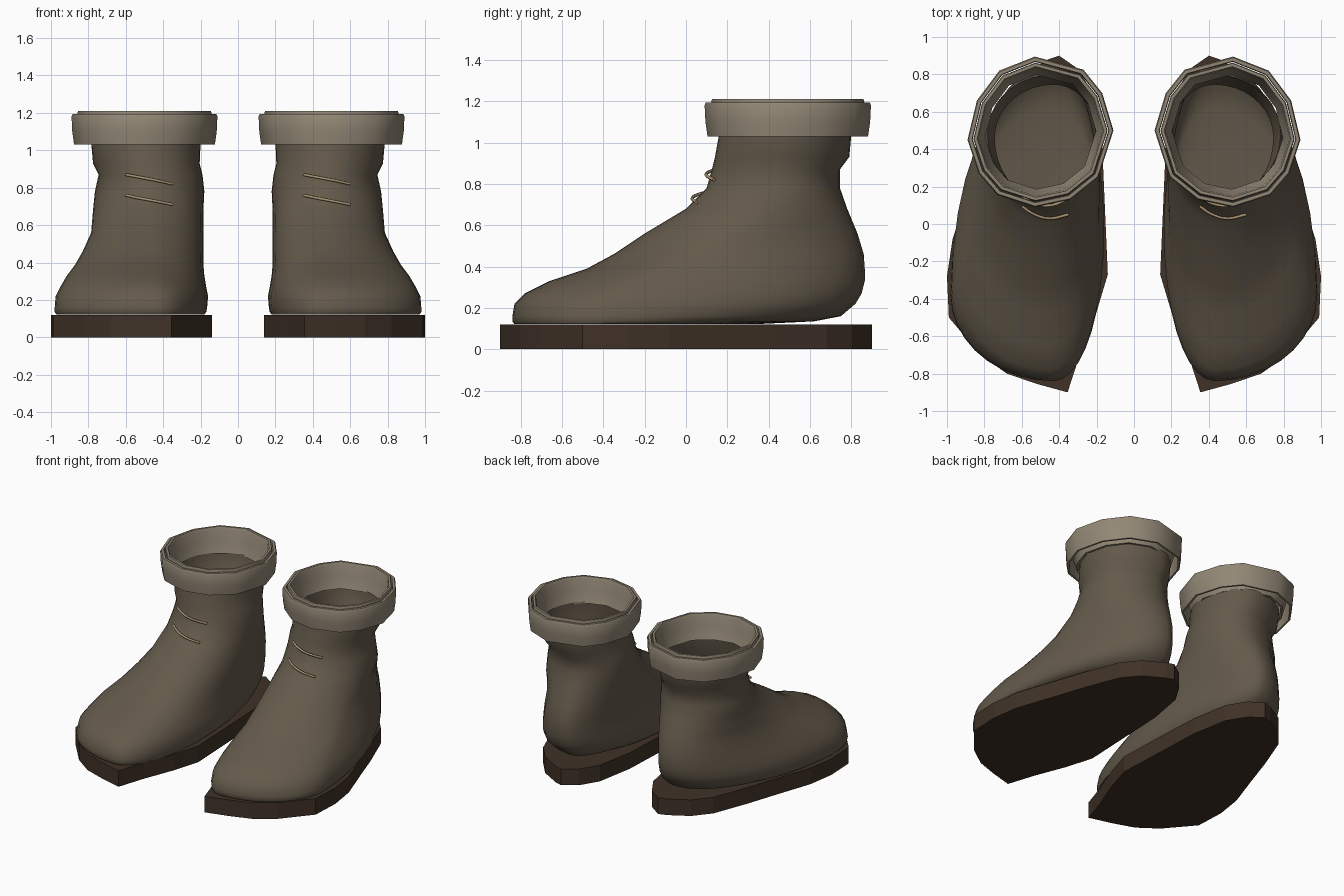
import bpy, bmesh, math

if "Cube" in bpy.data.objects:
    bpy.data.objects.remove(bpy.data.objects["Cube"])


def material(name, rgb):
    m = bpy.data.materials.new(name)
    m.diffuse_color = (*rgb, 1)
    m.use_nodes = True
    m.node_tree.nodes["Principled BSDF"].inputs["Base Color"].default_value = m.diffuse_color
    return m


LEATHER = material("brown leather", (0.127, 0.102, 0.070))
SOLE = material("dark sole", (0.050, 0.031, 0.020))
CUFF = material("pale cuff", (0.290, 0.245, 0.180))
LACE = material("tan lace", (0.42, 0.30, 0.17))


def loft(name, rings, mat, side, cap_start=False, cap_end=False, close=False, smooth=None):
    """Skin a list of closed point rings; side -1 mirrors across x."""
    bm = bmesh.new()
    loops = [[bm.verts.new((side * x, y, z)) for x, y, z in r] for r in rings]
    pairs = list(zip(loops, loops[1:]))
    if close:
        pairs.append((loops[-1], loops[0]))
    n = len(loops[0])
    for a, b in pairs:
        for i in range(n):
            j = (i + 1) % n
            bm.faces.new((a[i], a[j], b[j], b[i]))
    if cap_start:
        bm.faces.new(loops[0][::-1])
    if cap_end:
        bm.faces.new(loops[-1])
    if side < 0:
        bmesh.ops.reverse_faces(bm, faces=bm.faces)
    me = bpy.data.meshes.new(name)
    bm.to_mesh(me)
    bm.free()
    me.materials.append(mat)
    ob = bpy.data.objects.new(name, me)
    bpy.context.collection.objects.link(ob)
    if smooth:
        bpy.ops.object.select_all(action='DESELECT')
        bpy.context.view_layer.objects.active = ob
        ob.select_set(True)
        bpy.ops.object.shade_smooth_by_angle(angle=math.radians(smooth))
    return ob


# Boot sections: z, front y, back y, inner x, outer x, toe x, widest y inner, widest y outer
SECTIONS = [
    (0.122, -0.83, 0.35, 0.18, 0.97, 0.43, -0.15, -0.38),
    (0.135, -0.84, 0.62, 0.17, 0.98, 0.43, -0.10, -0.38),
    (0.16, -0.84, 0.75, 0.165, 0.98, 0.43, -0.10, -0.37),
    (0.22, -0.83, 0.82, 0.16, 0.975, 0.44, -0.05, -0.34),
    (0.27, -0.78, 0.85, 0.17, 0.95, 0.45, 0.00, -0.28),
    (0.33, -0.66, 0.865, 0.18, 0.915, 0.47, 0.05, -0.20),
    (0.39, -0.48, 0.865, 0.185, 0.87, 0.47, 0.10, -0.05),
    (0.46, -0.35, 0.86, 0.185, 0.83, 0.47, 0.18, 0.08),
    (0.56, -0.20, 0.83, 0.185, 0.785, 0.47, 0.30, 0.25),
    (0.68, 0.00, 0.78, 0.185, 0.775, 0.47, 0.42, 0.42),
    (0.78, 0.10, 0.745, 0.18, 0.765, 0.47, 0.45, 0.45),
    (0.87, 0.125, 0.745, 0.19, 0.745, 0.47, 0.46, 0.46),
    (0.93, 0.14, 0.79, 0.205, 0.775, 0.48, 0.47, 0.47),
    (1.04, 0.16, 0.80, 0.20, 0.785, 0.48, 0.48, 0.48),
]


def boot_ring(z, yf, yb, xi, xo, xt, wi, wo, n=36):
    """Four elliptical arcs joining toe, outer side, heel and inner side."""
    pts = []
    for k in range(n):
        a = 2 * math.pi * k / n - math.pi / 2
        c, s = math.cos(a), math.sin(a)
        t = (s + 1) / 2
        mid = xt + (0.43 - xt) * t
        x = mid + c * ((xo - mid) if c > 0 else (mid - xi))
        w = wo if c > 0 else wi
        y = w + s * ((w - yf) if s < 0 else (yb - w))
        pts.append((x, y, z))
    return pts


# Plan outlines, counter-clockwise
SOLE_OUTLINE = [(0.355, -0.9), (0.52, -0.855), (0.68, -0.80), (0.82, -0.70), (0.99, -0.5),
                (1.0, -0.28), (0.97, -0.08), (0.88, 0.18), (0.80, 0.42), (0.70, 0.68),
                (0.60, 0.80), (0.46, 0.88), (0.40, 0.90), (0.30, 0.83), (0.22, 0.70),
                (0.17, 0.42), (0.14, -0.27), (0.20, -0.47), (0.29, -0.70)]
CUFF_OUTLINE = [(0.53, 0.09), (0.73, 0.155), (0.83, 0.27), (0.89, 0.45), (0.84, 0.66),
                (0.72, 0.82), (0.53, 0.895), (0.27, 0.825), (0.17, 0.70), (0.11, 0.50),
                (0.19, 0.25), (0.34, 0.13)]


def cuff_ring(scale, z):
    return [(0.50 + (x - 0.50) * scale, 0.49 + (y - 0.49) * scale, z) for x, y in CUFF_OUTLINE]


LACES = [[(0.35, 0.145, 0.87), (0.43, 0.105, 0.855), (0.51, 0.10, 0.84), (0.60, 0.135, 0.82)],
         [(0.35, 0.095, 0.76), (0.42, 0.05, 0.745), (0.50, 0.03, 0.73), (0.60, 0.05, 0.71)]]


def lace(name, pts, dx):
    cu = bpy.data.curves.new(name, 'CURVE')
    cu.dimensions = '3D'
    cu.bevel_depth = 0.008
    cu.bevel_resolution = 1
    cu.use_fill_caps = True
    sp = cu.splines.new('BEZIER')
    sp.bezier_points.add(len(pts) - 1)
    for b, p in zip(sp.bezier_points, pts):
        b.co = (p[0] + dx, p[1], p[2])
        b.handle_left_type = b.handle_right_type = 'AUTO'
    sp.resolution_u = 5
    cu.materials.append(LACE)
    bpy.context.collection.objects.link(bpy.data.objects.new(name, cu))


for side, tag in ((1, "right"), (-1, "left")):
    # Flat slab sole
    loft(tag + "_sole", [[(x, y, z) for x, y in SOLE_OUTLINE] for z in (0, 0.12)],
         SOLE, side, cap_start=True, cap_end=True)
    # Foot and shaft, open at the top
    loft(tag + "_boot", [boot_ring(*s) for s in SECTIONS], LEATHER, side,
         cap_start=True, smooth=50)
    # Shaft rim flaring up inside the cuff
    loft(tag + "_shaft_rim", [cuff_ring(s, z) for s, z in
         ((0.80, 1.03), (0.87, 1.12), (0.92, 1.20), (0.91, 1.21), (0.87, 1.21),
          (0.85, 1.19), (0.83, 1.12), (0.76, 1.03))], CUFF, side, close=True, smooth=40)
    # Folded outer cuff
    loft(tag + "_cuff", [cuff_ring(s, z) for s, z in
         ((0.965, 1.03), (0.99, 1.10), (1.0, 1.18), (0.985, 1.195), (0.94, 1.195),
          (0.93, 1.18), (0.93, 1.03))], CUFF, side, close=True, smooth=40)
    # Two slanting laces across the instep
    for i, pts in enumerate(LACES):
        lace(f"{tag}_lace_{i + 1}", pts, 0 if side > 0 else -0.95)
